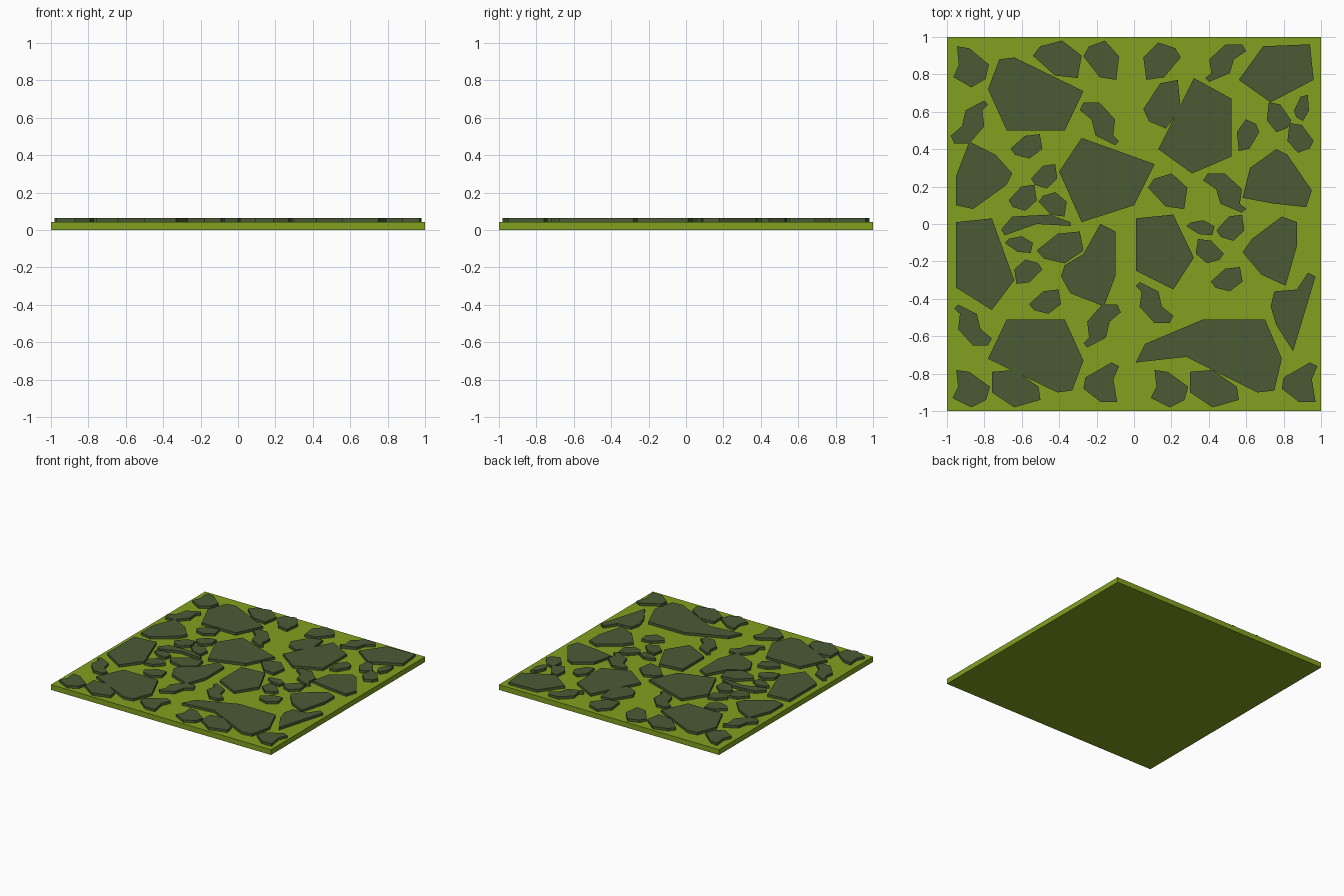
import bpy, bmesh

SLAB_TOP, STONE_TOP = 0.043, 0.064


def material(name, colour):
    m = bpy.data.materials.new(name)
    m.diffuse_color = (*colour, 1)
    return m


GRASS = material("grass_green", (0.223, 0.352, 0.0144))
STONE = material("mossy_stone", (0.068, 0.105, 0.036))


def prism(name, outline, z0, z1, mat):
    """Extrude a flat outline between two heights."""
    bm = bmesh.new()
    face = bm.faces.new([bm.verts.new((x, y, z0)) for x, y in outline])
    up = bmesh.ops.extrude_face_region(bm, geom=[face])["geom"]
    for v in up:
        if isinstance(v, bmesh.types.BMVert):
            v.co.z = z1
    bmesh.ops.recalc_face_normals(bm, faces=bm.faces)
    me = bpy.data.meshes.new(name)
    bm.to_mesh(me)
    bm.free()
    me.materials.append(mat)
    bpy.context.collection.objects.link(bpy.data.objects.new(name, me))


def stone(name, *outline):
    prism(name, outline, SLAB_TOP - 0.004, STONE_TOP, STONE)


def scatter(name, shape, places):
    """Place a unit shape by centre and size; a negative size mirrors it."""
    for x, y, w, h in places:
        stone(name, *[(x + px * w, y + py * h) for px, py in shape])


# Grass slab
prism("grass_slab", [(-1, -1), (1, -1), (1, 1), (-1, 1)], 0, SLAB_TOP, GRASS)

# Large paving stones; the first one is repeated turned half round
wide = [(-.78, .72), (-.72, .88), (-.64, .89), (-.27, .71), (-.37, .50), (-.68, .50)]
stone("paving_back_left", *wide)
stone("paving_front_left", *[(-1.05 - x, -y - .01) for x, y in wide])
stone("paving_front_right", (.01, -.74), (.06, -.64), (.37, -.51), (.70, -.51),
      (.79, -.72), (.75, -.89), (.66, -.90), (.28, -.71))
stone("paving_centre", (-.28, .46), (.11, .32), (0, .10), (-.28, .01), (-.40, .28))
stone("paving_back_right", (.32, .78), (.52, .67), (.52, .36), (.31, .27), (.13, .40))
stone("paving_corner", (.56, .77), (.69, .95), (.94, .96), (.96, .77), (.73, .65))
stone("paving_left", (-.95, .01), (-.76, .03), (-.64, -.30), (-.76, -.46), (-.95, -.34))
stone("paving_middle", (.01, .03), (.21, .05), (.32, -.18), (.21, -.35), (.01, -.25))

# Medium rounded stones
stone("slab_stone_left", (-.95, .26), (-.88, .44), (-.74, .37), (-.65, .27),
      (-.68, .21), (-.86, .08), (-.95, .10))
stone("slab_stone_right", (.58, .14), (.62, .30), (.76, .40), (.82, .37),
      (.95, .18), (.92, .09), (.74, .11))
stone("slab_stone_lower_right", (.58, -.15), (.63, -.08), (.79, .04), (.87, .01),
      (.87, -.12), (.81, -.33), (.68, -.27))
stone("slab_stone_centre", (-.18, 0), (-.10, -.04), (-.10, -.28), (-.16, -.44),
      (-.34, -.37), (-.39, -.28), (-.37, -.22), (-.27, -.16))
stone("pointed_stone", (.73, -.44), (.75, -.36), (.87, -.35), (.93, -.26),
      (.97, -.28), (.91, -.48), (.85, -.68), (.76, -.54))
stone("sliver_stone", (-.71, -.03), (-.65, .04), (-.45, .05), (-.34, .01),
      (-.34, -.01), (-.52, 0), (-.69, -.06))

# Front edge row, repeated along the edge
for dx in (0, 1.06):
    stone("edge_stone", *[(x + dx, y) for x, y in (
        (-.76, -.79), (-.64, -.78), (-.51, -.87), (-.50, -.94), (-.64, -.98), (-.76, -.90))])
    stone("edge_stone_right", *[(x + dx, y) for x, y in (
        (-.08, -.76), (-.12, -.74), (-.26, -.82), (-.27, -.88), (-.18, -.95),
        (-.09, -.95), (-.11, -.83))])

# Notched corner stones
notched = [(-.4, .5), (-.05, .45), (.5, .05), (.4, -.3), (0, -.5), (-.5, -.25), (-.35, .05)]
scatter("notched_stone", notched, [
    (-.87, -.88, .20, .20), (.19, -.88, .20, .20), (-.87, .84, .19, .22)])

# Hooked stones
hook = [(-.4, .5), (.1, .27), (.2, -.1), (.5, -.32), (.4, -.5), (0, -.5),
        (-.4, -.1), (-.35, .27), (-.5, .4)]
scatter("hooked_stone", hook, [
    (.11, -.42, .20, .22), (-.86, -.54, .20, .22), (-.185, .535, -.21, -.23),
    (-.17, -.545, .20, -.23), (.485, .165, -.23, -.21), (-.88, .545, -.20, .23),
    (.49, .86, .22, -.20)])

# Pebbles: middle-left cluster, right cluster, back edge
pebble = [(-.5, -.1), (-.05, .43), (.42, .5), (.5, -.1), (.1, -.5), (-.35, -.35)]
scatter("pebble_left", pebble, [
    (-.595, .14, .15, .14), (-.575, .415, .17, .13), (-.48, .255, .14, .13),
    (-.435, .105, .15, -.13), (-.615, -.11, .15, -.09), (-.395, -.125, .25, .17),
    (-.565, -.255, -.15, -.13), (-.475, -.415, .17, .13)])
scatter("pebble_right", pebble, [
    (.61, .475, -.12, -.17), (.775, .57, -.13, .16), (.89, .46, -.14, .16),
    (.895, .62, .08, .14), (.355, -.02, .15, -.08), (.515, -.02, .15, .14),
    (.405, -.145, -.15, .13), (.495, -.295, .17, .13)])
scatter("pebble_back", pebble, [
    (.15, .87, -.20, -.20), (-.175, .875, .19, -.21), (-.41, .88, .26, -.20),
    (.15, .64, .20, .26), (.18, .175, .21, -.19)])
